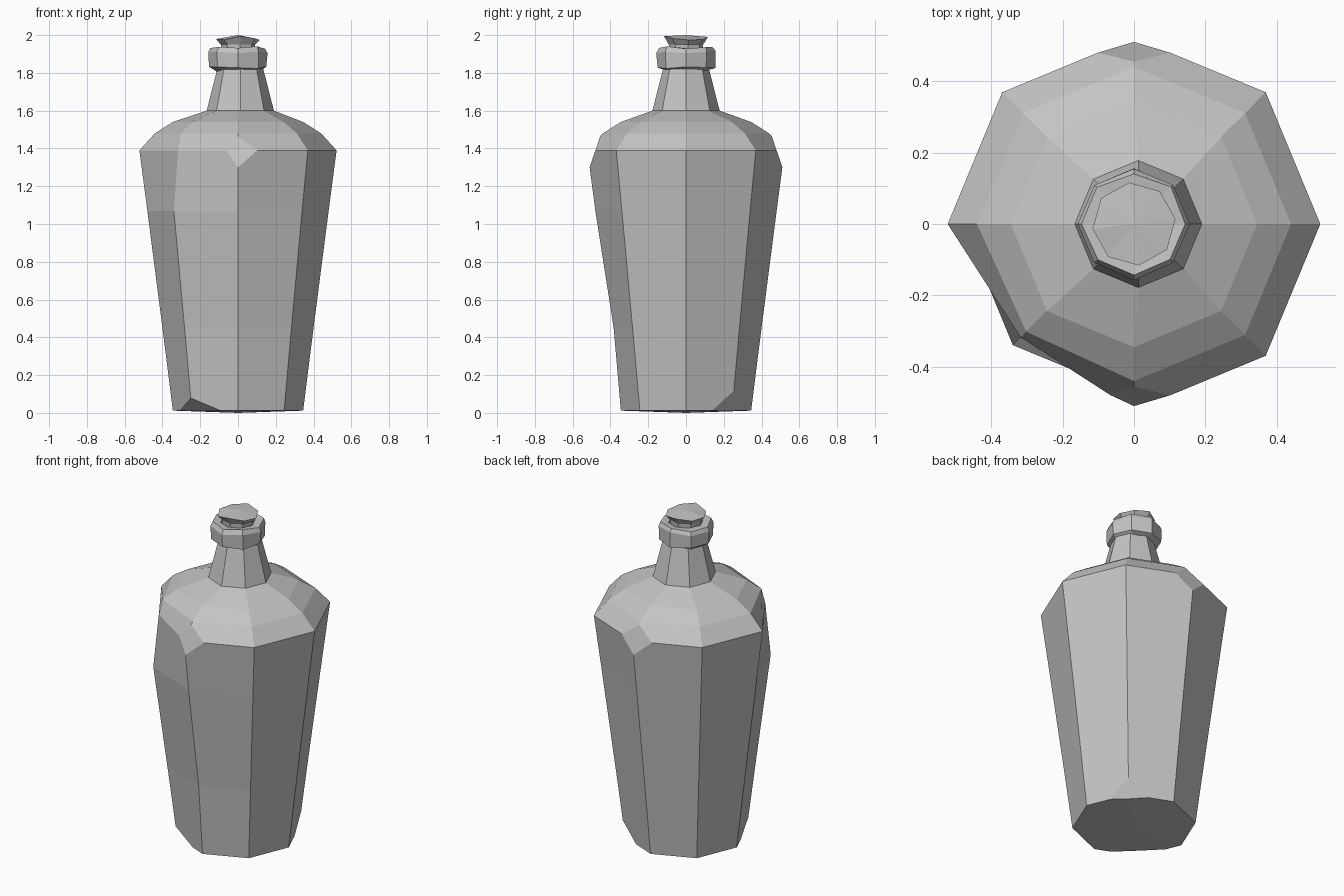
import bpy, bmesh, random
from math import cos, sin, pi
from mathutils import Vector

random.seed(4)
SIDES = 8

cube = bpy.data.objects.get("Cube")
if cube:
    bpy.data.objects.remove(cube, do_unlink=True)

grey = bpy.data.materials.new("stone_grey")
grey.use_nodes = True
colour = (0.55, 0.55, 0.55, 1)
grey.diffuse_color = colour
grey.node_tree.nodes["Principled BSDF"].inputs["Base Color"].default_value = colour


def lathe(profile, close=False, turn=0.0):
    """Faceted lathe of (radius, height) points; zero radius makes a pole."""
    bm = bmesh.new()
    rings = []
    for r, z in profile:
        n = 1 if r == 0 else SIDES
        rings.append([bm.verts.new((r * cos(2 * pi * i / SIDES + turn),
                                    r * sin(2 * pi * i / SIDES + turn), z)) for i in range(n)])
    pairs = list(zip(rings, rings[1:]))
    if close:
        pairs.append((rings[-1], rings[0]))
    for a, b in pairs:
        for i in range(SIDES):
            j = (i + 1) % SIDES
            quad = [a[i % len(a)], a[j % len(a)], b[j % len(b)], b[i % len(b)]]
            bm.faces.new(list(dict.fromkeys(quad)))
    return bm, rings


def chip(bm, point, normal):
    """Slice a corner off with a plane and cap the cut."""
    cut = bmesh.ops.bisect_plane(bm, geom=bm.verts[:] + bm.edges[:] + bm.faces[:],
                                 plane_co=point, plane_no=Vector(normal).normalized(),
                                 clear_outer=True)
    edges = [e for e in cut["geom_cut"] if isinstance(e, bmesh.types.BMEdge)]
    bmesh.ops.holes_fill(bm, edges=edges, sides=0)


def finish(bm, name):
    bmesh.ops.recalc_face_normals(bm, faces=bm.faces[:])
    mesh = bpy.data.meshes.new(name)
    bm.to_mesh(mesh)
    bm.free()
    mesh.materials.append(grey)
    obj = bpy.data.objects.new(name, mesh)
    bpy.context.collection.objects.link(obj)


# Bottle body with shoulder and neck
bm, rings = lathe([(0, 0), (0.345, 0.012), (0.4, 0.45), (0.48, 1.07), (0.522, 1.39),
                   (0.44, 1.48), (0.345, 1.54), (0.178, 1.6), (0.122, 1.82), (0, 1.82)])
for v in rings[7] + rings[8]:
    v.co.x += 0.012

# Worn front edge and dented front right shoulder corner
FRONT, FRONT_RIGHT = 6, 5
rings[2][FRONT].co.y = -0.383
rings[3][FRONT_RIGHT].co *= 1.0
for ring, scale in ((rings[4], 0.86), (rings[5], 0.97)):
    v = ring[FRONT_RIGHT].co
    v.x *= scale
    v.y *= scale

# Chips on the front and back of the rim, then on two base corners
for side in (-1, 1):
    chip(bm, (0, side * 0.51, 1.30), (0, side * 0.95, 0.32))
for side, r, z, nr, nz in ((1, 0.36, 0.12, 0.11, -0.06), (-1, 0.355, 0.08, 0.07, -0.075)):
    d = side * cos(pi / 4)
    chip(bm, (r * d, r * d, z), (nr * d, nr * d, nz))
finish(bm, "bottle_body")

# Rough collar around the mouth
bm, rings = lathe([(0.115, 1.815), (0.155, 1.83), (0.158, 1.915), (0.146, 1.937),
                   (0.098, 1.93), (0.09, 1.85)], close=True)
for ring in rings[:4]:
    for v in ring:
        v.co.z += random.uniform(-0.012, 0.004)
        v.co.x *= random.uniform(0.96, 1.01)
        v.co.y *= random.uniform(0.96, 1.01)
finish(bm, "mouth_collar")

# Flared cork with a slightly uneven top
bm, rings = lathe([(0, 1.86), (0.085, 1.86), (0.092, 1.95), (0.117, 1.985), (0, 2.0)], turn=0.12)
for v in rings[3]:
    v.co.z += random.uniform(-0.012, 0.01)
finish(bm, "cork")
